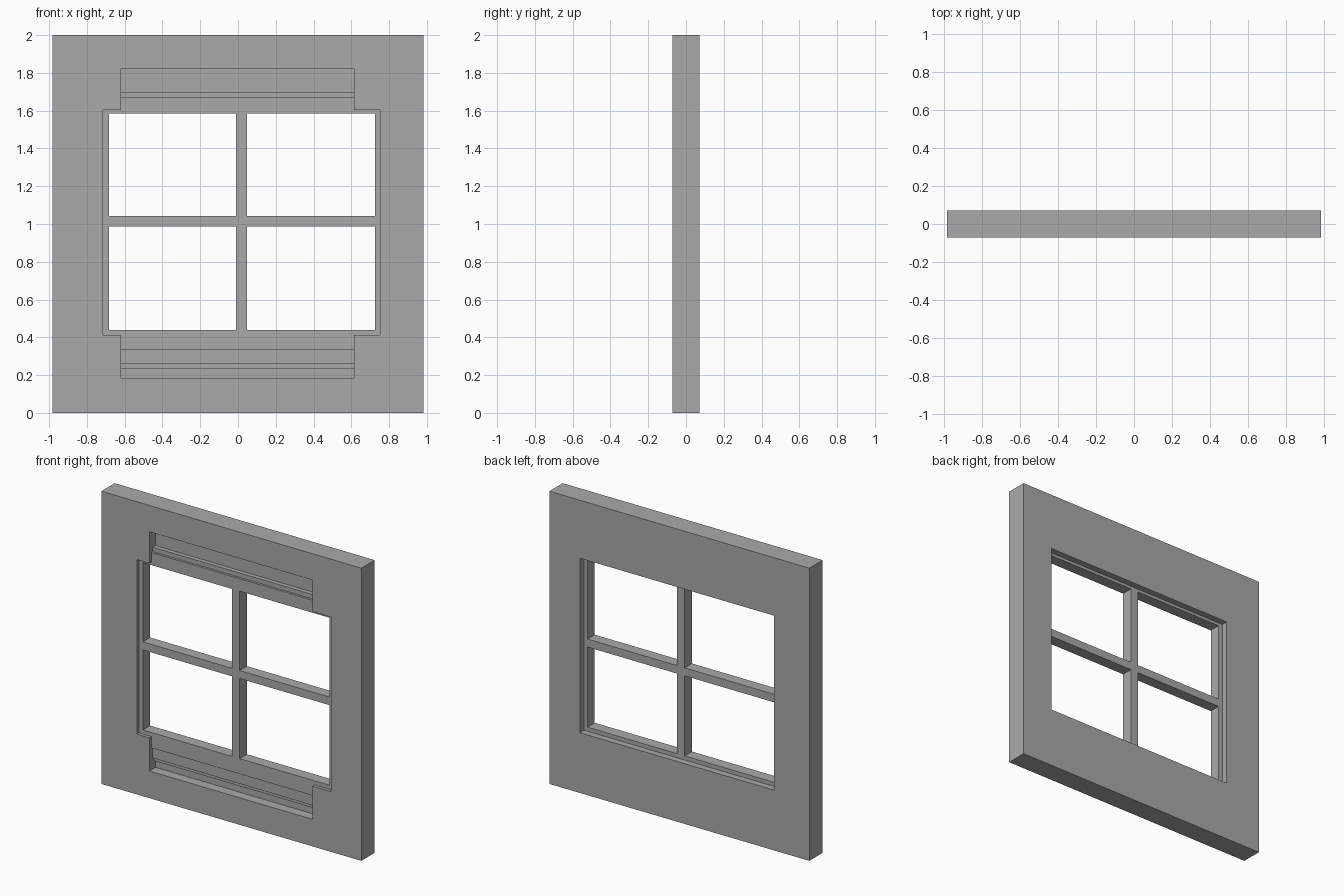
import bpy

cube = bpy.data.objects.get("Cube")
if cube:
    bpy.data.objects.remove(cube, do_unlink=True)

grey = bpy.data.materials.new("plain grey")
grey.use_nodes = True
grey.diffuse_color = (0.4, 0.4, 0.4, 1)
grey.node_tree.nodes["Principled BSDF"].inputs["Base Color"].default_value = (0.4, 0.4, 0.4, 1)


def prism(name, profile, x0, x1):
    """Extrude a (y, z) profile along x."""
    n = len(profile)
    verts = [(x, y, z) for x in (x0, x1) for y, z in profile]
    faces = [tuple(range(n))[::-1], tuple(range(n, 2 * n))]
    faces += [(i, (i + 1) % n, n + (i + 1) % n, n + i) for i in range(n)]
    mesh = bpy.data.meshes.new(name)
    mesh.from_pydata(verts, [], faces)
    mesh.materials.append(grey)
    obj = bpy.data.objects.new(name, mesh)
    bpy.context.collection.objects.link(obj)
    return obj


def box(name, x0, x1, y0, y1, z0, z1):
    return prism(name, [(y0, z0), (y1, z0), (y1, z1), (y0, z1)], x0, x1)


def cut(target, cutter):
    """Subtract the cutter from the target, then discard the cutter."""
    cutter.hide_render = True
    mod = target.modifiers.new("cut", 'BOOLEAN')
    mod.operation = 'DIFFERENCE'
    mod.solver = 'EXACT'
    mod.object = cutter
    bpy.context.view_layer.objects.active = target
    bpy.ops.object.modifier_apply(modifier=mod.name)
    bpy.data.objects.remove(cutter, do_unlink=True)


LEFT, RIGHT, BOTTOM, TOP = -0.715, 0.752, 0.412, 1.604
FRONT, BACK = -0.05, 0.028

# Wall panel with a stepped head and sill recess in front
wall = box("wall_panel", -0.983, 0.983, -0.072, 0.072, 0, 2)
recess = [(-0.2, 0.185), (-0.005, 0.185), (-0.005, 0.235), (-0.02, 0.235),
          (-0.02, 0.26), (-0.035, 0.26), (-0.035, 0.335), (FRONT, 0.335),
          (FRONT, 1.67), (-0.035, 1.67), (-0.035, 1.70), (-0.005, 1.70),
          (-0.005, 1.82), (-0.2, 1.82)]
cut(wall, prism("recess_cutter", recess, -0.62, 0.615))

# Window opening through the wall
cut(wall, box("opening_cutter", LEFT, RIGHT, -0.3, 0.3, BOTTOM, TOP))

# Window frame with crossing bars around four open panes
frame = box("window_frame", LEFT, RIGHT, FRONT, BACK, BOTTOM, TOP)
for x0, x1 in ((-0.684, -0.01), (0.048, 0.725)):
    for z0, z1 in ((0.44, 0.987), (1.042, 1.584)):
        cut(frame, box("pane_cutter", x0, x1, -0.3, 0.3, z0, z1))
